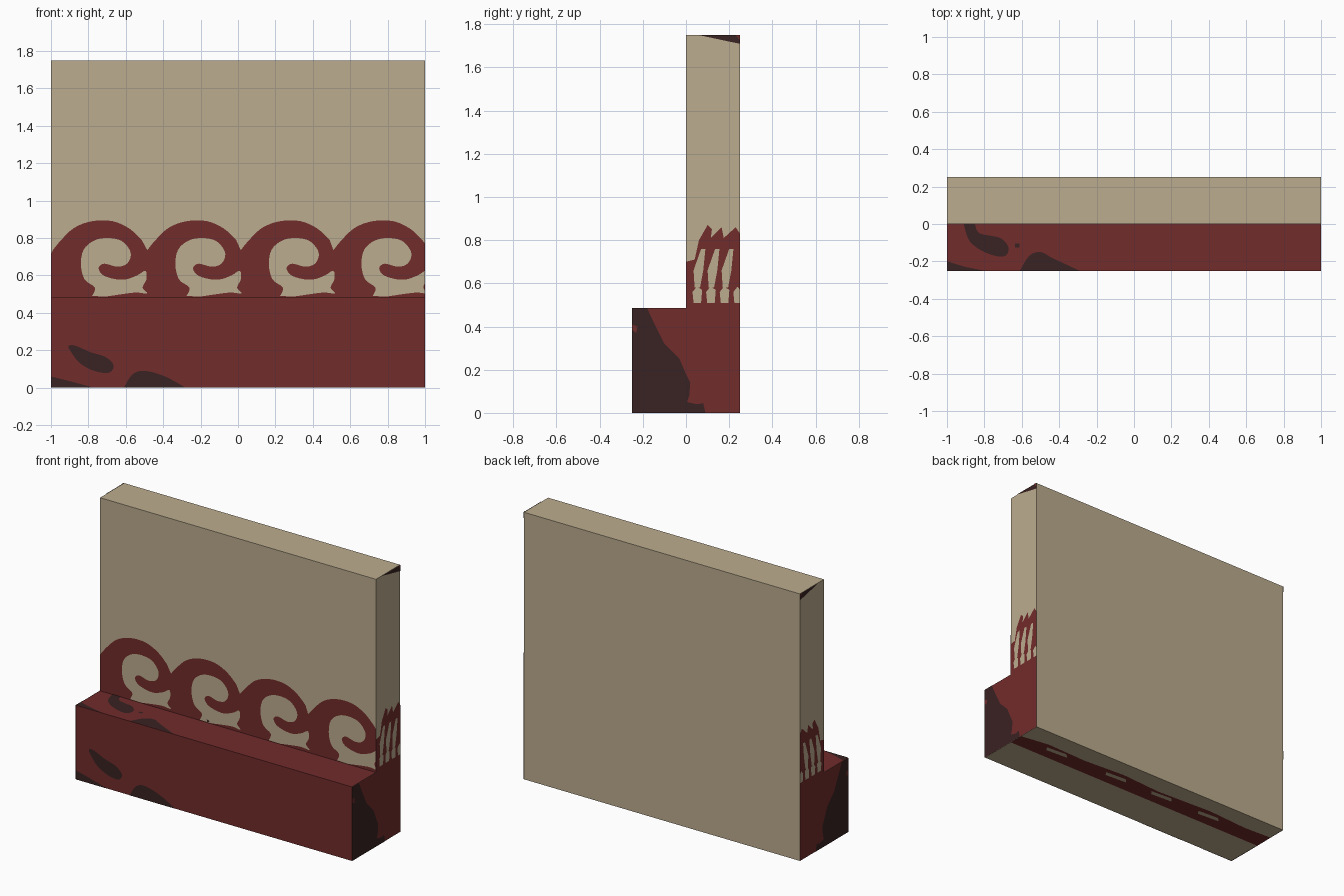
import bpy, bmesh
from mathutils import Vector

if "Cube" in bpy.data.objects:
    bpy.data.objects.remove(bpy.data.objects["Cube"])


def material(name, col):
    m = bpy.data.materials.new(name)
    m.diffuse_color = (*col, 1)
    m.use_nodes = True
    m.node_tree.nodes["Principled BSDF"].inputs["Base Color"].default_value = m.diffuse_color
    return m


TAN = material("plaster_tan", (0.503, 0.413, 0.271))
RED = material("paint_red", (0.171, 0.025, 0.025))
DARK = material("dark_brown", (0.042, 0.016, 0.016))
W, D, H, STEP = 1.0, 0.25, 1.75, 0.485


def make_object(name, bm, mats):
    me = bpy.data.meshes.new(name)
    bm.to_mesh(me)
    bm.free()
    for m in mats:
        me.materials.append(m)
    ob = bpy.data.objects.new(name, me)
    bpy.context.collection.objects.link(ob)
    return ob


def smooth(pts, n=4):
    """Catmull-Rom through an open chain of 2D points."""
    p = [Vector(q) for q in pts]
    p = [p[0]] + p + [p[-1]]
    out = []
    for a, b, c, d in zip(p, p[1:], p[2:], p[3:]):
        for i in range(n):
            t = i / n
            out.append(0.5 * (2 * b + (c - a) * t + (2 * a - 5 * b + 4 * c - d) * t * t
                              + (3 * b - a - 3 * c + d) * t ** 3))
    return out + [p[-1]]


# Flat paint layers: (u, v, lift) -> point on a face of the wall
PLANES = {
    "wall_front": (lambda u, v, h: (u, -h, v), (0, -1, 0)),
    "base_front": (lambda u, v, h: (u, -D - h, v), (0, -1, 0)),
    "base_top": (lambda u, v, h: (u, v, STEP + h), (0, 0, 1)),
    "right": (lambda u, v, h: (W + h, u, v), (1, 0, 0)),
    "left": (lambda u, v, h: (-W - h, u, v), (-1, 0, 0)),
    "under": (lambda u, v, h: (u, v, -h), (0, 0, -1)),
}


def paint(name, plane, shapes, mat, layer=1):
    fn, normal = PLANES[plane]
    bm = bmesh.new()
    for pts in shapes:
        lim = D if plane in ("right", "left") else W
        f = bm.faces.new([bm.verts.new(fn(max(-lim, min(lim, u)), v, 0.0015 * layer))
                          for u, v in pts])
        f.normal_update()
        if f.normal.dot(Vector(normal)) < 0:
            f.normal_flip()
    bmesh.ops.triangulate(bm, faces=bm.faces[:])
    make_object(name, bm, [mat])


# Wall with stepped base: L profile extruded along x, red on the step
prof = [(-D, 0), (D, 0), (D, H), (0, H), (0, STEP), (-D, STEP)]
bm = bmesh.new()
f = bm.faces.new([bm.verts.new((-W, y, z)) for y, z in prof])
ext = bmesh.ops.extrude_face_region(bm, geom=[f])
bmesh.ops.translate(bm, vec=(2 * W, 0, 0),
                    verts=[v for v in ext["geom"] if isinstance(v, bmesh.types.BMVert)])
bmesh.ops.recalc_face_normals(bm, faces=bm.faces[:])
for f in bm.faces:
    c = f.calc_center_median()
    if abs(f.normal.x) < 0.5 and c.y < -0.05 and c.z > 0.1:
        f.material_index = 1
make_object("stepped_wall", bm, [TAN, RED])

# Wave border on the wall front
CREST = [(-.28, .735), (-.235, .79), (-.165, .855), (-.07, .89), (.04, .89), (.13, .85), (.195, .79)]
SCROLL = [(-.07, .49), (-.055, .535), (-.11, .578), (-.13, .658), (-.115, .738), (-.06, .786),
          (.01, .80), (.085, .786), (.13, .738), (.135, .695), (.11, .658), (.06, .647),
          (-.005, .663), (-.035, .64), (-.015, .604), (.04, .583), (.105, .578), (.17, .6),
          (.215, .625), (.22, .578), (.2, .535), (.225, .503), (.155, .508), (.005, .487)]
centres = [-.71, -.205, .295, .79]
band = [(-W, STEP), (-W, .715)]
for c in centres:
    band += smooth([(c + u, v) for u, v in CREST])
band += [(W, .77), (W, STEP)]
paint("wave_border", "wall_front", [band], RED)
paint("wave_scrolls", "wall_front",
      [smooth([(c + u, v) for u, v in SCROLL]) for c in centres], TAN, 2)
paint("border_chip", "wall_front", [[(-.235, .497), (-.22, .487), (-.205, .497), (-.22, .51)]], DARK, 2)

# Dark worn patches on the base front and top
paint("front_patches", "base_front", [
    smooth([(-.905, .225), (-.87, .225), (-.79, .19), (-.71, .165), (-.665, .12), (-.69, .08),
            (-.77, .09), (-.85, .135), (-.905, .21)]),
    smooth([(-.61, 0), (-.565, .07), (-.5, .09), (-.39, .06), (-.28, 0)]),
    [(-1, 0), (-1, .06), (-.9, .035), (-.77, 0)]], DARK)
paint("top_patches", "base_top", [
    smooth([(-.91, 0), (-.88, -.09), (-.8, -.15), (-.7, -.175), (-.67, -.13), (-.715, -.075),
            (-.825, -.05), (-.85, 0)]),
    smooth([(-.61, -.25), (-.56, -.17), (-.5, -.15), (-.43, -.185), (-.29, -.25)]),
    [(-1, -.25), (-1, -.2), (-.9, -.23), (-.8, -.25)],
    [(-.635, -.105), (-.612, -.105), (-.612, -.125), (-.635, -.125)]], DARK)

# Painted ends, the same on both sides
side_red = [(-D, 0), (-D, STEP), (0, STEP), (0, .70), (.04, .71), (.06, .80), (.10, .87), (.12, .85),
            (.115, .81), (.165, .86), (.175, .81), (.23, .86), (D, .83), (D, 0)]
upper = [(.035, .58), (.03, .66), (.065, .76), (.085, .76), (.075, .66), (.06, .58)]
lower = [(.035, .51), (.03, .56), (.05, .585), (.075, .57), (.07, .51)]
side_dark = [(-D, 0), (-D, STEP), (-.18, STEP), (-.15, .42), (-.1, .32), (-.03, .25), (0, .18),
             (.02, .14), (.015, .08), (.005, .05), (.05, .04), (.08, .045), (.09, 0)]
for s in ("right", "left"):
    paint(s + "_end_red", s, [side_red], RED)
    paint(s + "_end_gaps", s,
          [[(u + .065 * i + .005, v) for u, v in upper] for i in range(3)]
          + [[(u + .063 * i, v) for u, v in lower] for i in range(4)], TAN, 2)
    paint(s + "_end_dark", s, [side_dark, [(.06, H), (D, H), (D, 1.71), (.2, 1.72)]], DARK, 2)
    paint(s + "_end_chips", s, [[(-D, .41), (-.225, .40), (-.23, .37), (-D, .385)],
                                [(.23, H), (D, H), (D, 1.725)]], RED, 3)

# Red strip under the wall, with gaps
paint("under_strip", "under", [[(-W, 0), (W, 0), (W, .1), (.8, .13), (.5, .12), (.2, .14),
                                (-.1, .12), (-.5, .14), (-.8, .12), (-W, .13)]], RED)
paint("under_gaps", "under", [[(x - .09, .08), (x + .07, .07), (x + .09, .1), (x - .06, .11)]
                              for x in (.7, .22, -.15, -.53)], TAN, 2)
